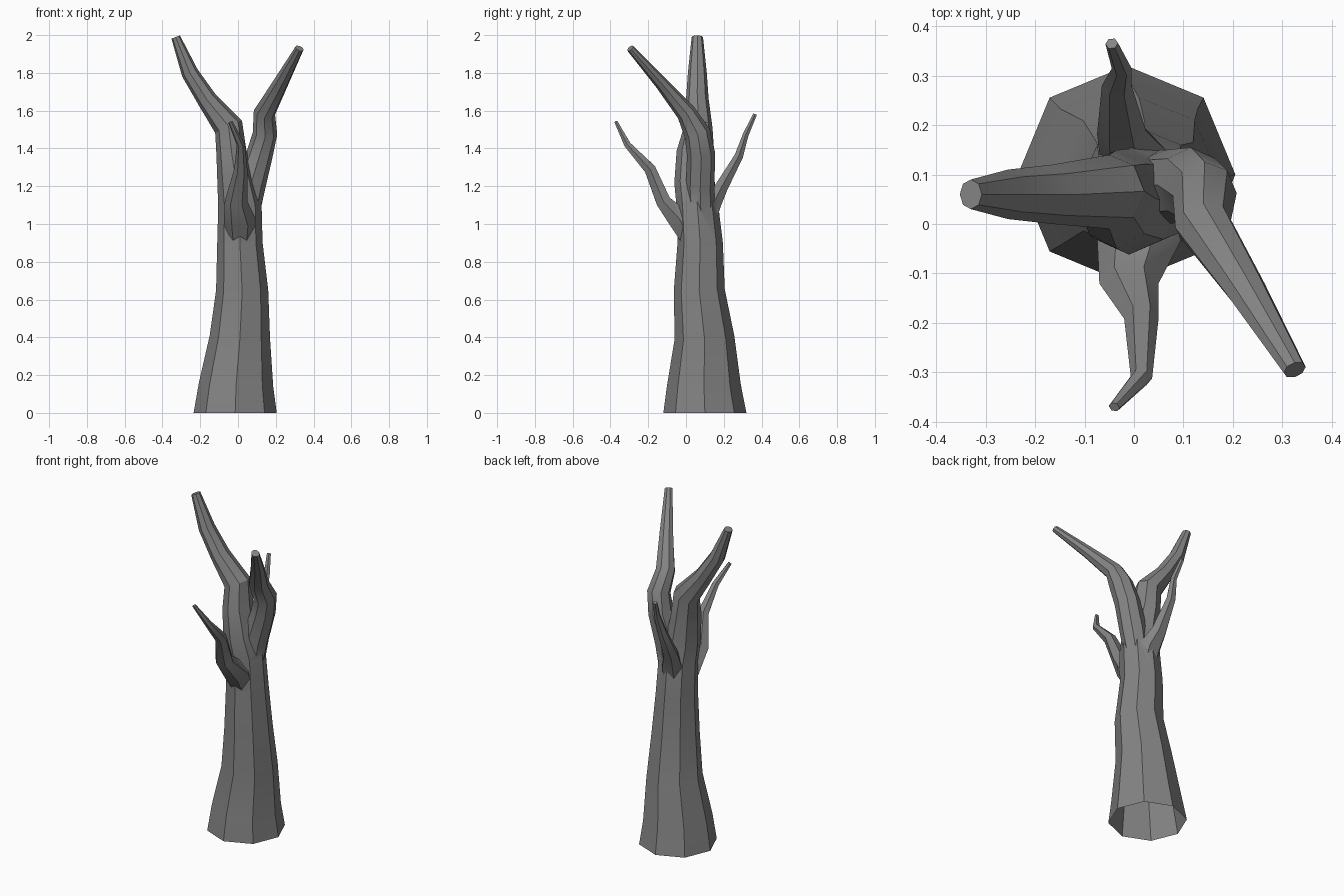
import bpy
import bmesh
import math
from mathutils import Vector

default_cube = bpy.data.objects.get("Cube")
if default_cube:
    bpy.data.objects.remove(default_cube, do_unlink=True)

bark = bpy.data.materials.new("grey bark")
bark.use_nodes = True
bark_colour = (0.23, 0.23, 0.23, 1.0)
bark.diffuse_color = bark_colour
bark.node_tree.nodes["Principled BSDF"].inputs["Base Color"].default_value = bark_colour


def make_limb(name, path, sides=8):
    """Closed tapering tube; each path point is x, y, z, width radius, depth radius."""
    centres = [Vector(point[:3]) for point in path]
    bm = bmesh.new()
    rings = []
    for i, (centre, point) in enumerate(zip(centres, path)):
        # The first ring lies flat, the others face along the limb
        before = centres[max(i - 1, 0)]
        after = centres[min(i + 1, len(path) - 1)]
        along = (after - before).normalized() if i else Vector((0, 0, 1))
        across = Vector((1, 0, 0))
        across = (across - along * across.dot(along)).normalized()
        depth = along.cross(across)
        ring = []
        for side in range(sides):
            angle = math.tau * side / sides
            offset = across * math.cos(angle) * point[3] + depth * math.sin(angle) * point[4]
            ring.append(bm.verts.new(centre + offset))
        rings.append(ring)
    for lower, upper in zip(rings, rings[1:]):
        for side in range(sides):
            following = (side + 1) % sides
            bm.faces.new((lower[side], lower[following], upper[following], upper[side]))
    bm.faces.new(list(reversed(rings[0])))
    bm.faces.new(rings[-1])
    mesh = bpy.data.meshes.new(name)
    bm.to_mesh(mesh)
    bm.free()
    mesh.materials.append(bark)
    limb = bpy.data.objects.new(name, mesh)
    bpy.context.collection.objects.link(limb)
    return limb


# Trunk flowing into the tallest bough, which leans right
trunk = make_limb("tree_trunk", [
    (-.015, .1, 0, .22, .22),
    (-.01, .095, .15, .197, .195),
    (.01, .098, .4, .16, .158),
    (.022, .07, .65, .138, .135),
    (.01, .075, .9, .12, .12),
    (.01, .06, 1.1, .115, .11),
    (-.01, .045, 1.22, .1, .107),
    (-.035, .05, 1.38, .08, .1),
    (-.05, .065, 1.515, .078, .075),
    (-.165, .06, 1.66, .053, .06),
    (-.255, .06, 1.8, .045, .05),
    (-.33, .06, 1.99, .024, .03),
])

# Second bough, leaning left and forward
left_bough = make_limb("left_bough", [
    (.04, .08, 1.03, .07, .07),
    (.065, .075, 1.2, .08, .075),
    (.115, .08, 1.37, .07, .075),
    (.143, .06, 1.48, .065, .07),
    (.14, 0, 1.59, .058, .052),
    (.225, -.13, 1.745, .042, .035),
    (.325, -.295, 1.93, .024, .02),
])

# Thin crooked branches at front and back
front_branch = make_limb("front_branch", [
    (.01, .03, .9, .07, .06),
    (.01, -.03, 1.02, .085, .07),
    (-.01, -.12, 1.12, .06, .045),
    (.015, -.19, 1.29, .035, .035),
    (.015, -.31, 1.42, .022, .02),
    (-.04, -.37, 1.54, .012, .01),
], sides=6)

back_branch = make_limb("back_branch", [
    (.01, .09, .98, .07, .07),
    (0, .14, 1.1, .07, .05),
    (-.025, .185, 1.19, .05, .04),
    (-.035, .28, 1.36, .03, .026),
    (-.025, .315, 1.47, .02, .018),
    (-.045, .365, 1.58, .013, .012),
], sides=6)

# Weld the limbs into one skin
bpy.context.view_layer.objects.active = trunk
for limb in (left_bough, front_branch, back_branch):
    union = trunk.modifiers.new("join " + limb.name, "BOOLEAN")
    union.operation = "UNION"
    union.solver = "EXACT"
    union.object = limb
    bpy.ops.object.modifier_apply(modifier=union.name)
    bpy.data.objects.remove(limb, do_unlink=True)

# Open the underside of the hollow trunk
bm = bmesh.new()
bm.from_mesh(trunk.data)
underside = [face for face in bm.faces if all(v.co.z < .001 for v in face.verts)]
bmesh.ops.delete(bm, geom=underside, context="FACES_ONLY")
bm.to_mesh(trunk.data)
bm.free()

bpy.ops.object.select_all(action="DESELECT")
trunk.select_set(True)
bpy.ops.object.shade_smooth_by_angle(angle=math.radians(30))
